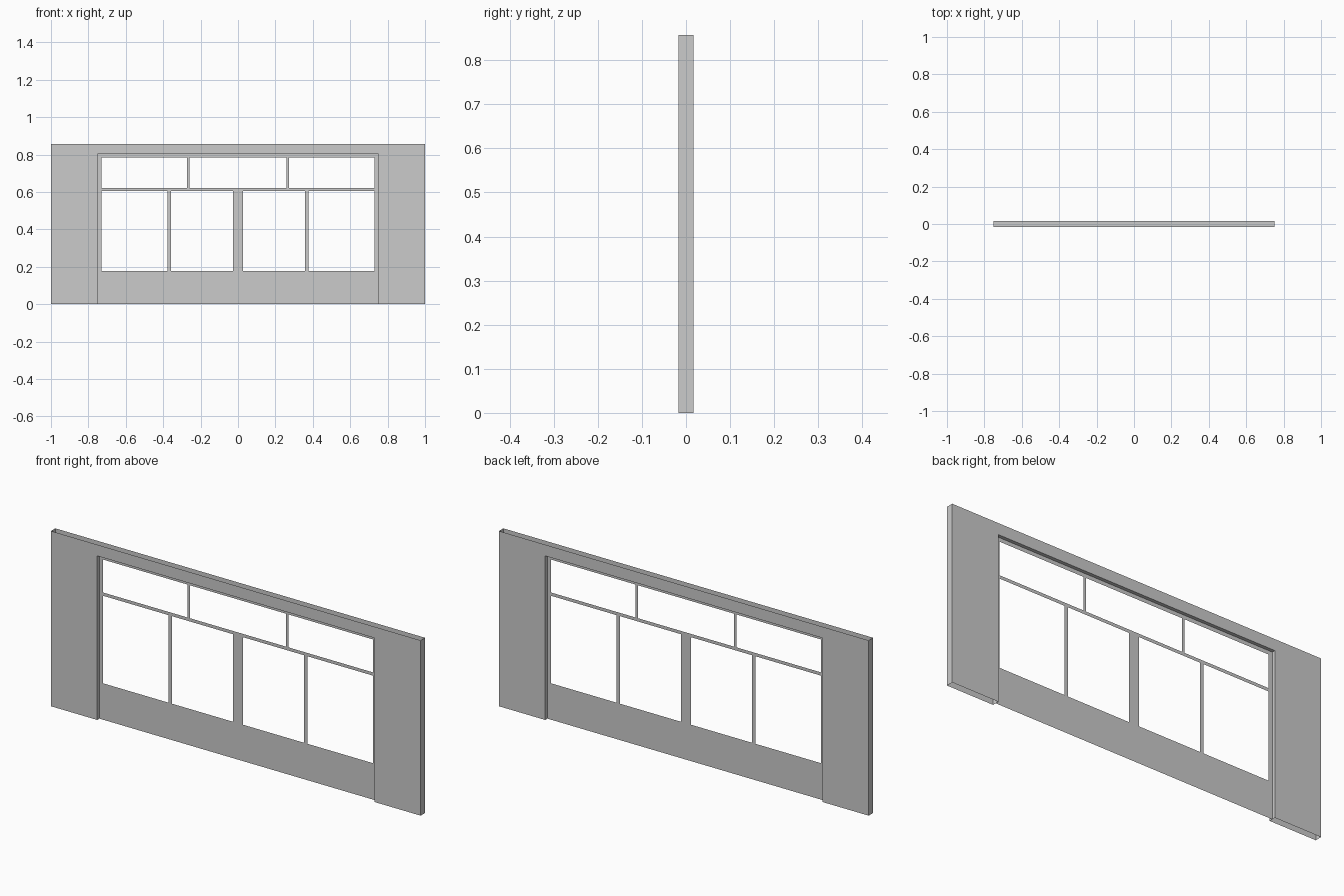
import bpy, bmesh

if "Cube" in bpy.data.objects:
    bpy.data.objects.remove(bpy.data.objects["Cube"])


def make_object(name, bm):
    bmesh.ops.recalc_face_normals(bm, faces=bm.faces[:])
    mesh = bpy.data.meshes.new(name)
    bm.to_mesh(mesh)
    bm.free()
    obj = bpy.data.objects.new(name, mesh)
    bpy.context.collection.objects.link(obj)
    return obj


H, OPEN_X, OPEN_Z, D = 0.857, 0.75, 0.802, 0.017

# Wall surround: hollow shell, open along the top and under the piers
outline = [(-1, 0), (-1, H), (1, H), (1, 0),
           (OPEN_X, 0), (OPEN_X, OPEN_Z), (-OPEN_X, OPEN_Z), (-OPEN_X, 0)]
bm = bmesh.new()
front = [bm.verts.new((x, -D, z)) for x, z in outline]
back = [bm.verts.new((x, D, z)) for x, z in outline]
bm.faces.new(front)
bm.faces.new(back[::-1])
for i in (0, 2, 4, 5, 6):  # outer ends and opening reveals only
    j = (i + 1) % len(outline)
    bm.faces.new((front[i], front[j], back[j], back[i]))
make_object("wall_surround", bm)

# Window frame: flat sheet in the middle of the wall, with seven openings
upper = [(-0.73, -0.274), (-0.26, 0.26), (0.274, 0.73)]
lower = [(-0.73, -0.377), (-0.357, -0.028), (0.028, 0.357), (0.377, 0.73)]
holes = [(a, b, 0.622, 0.783) for a, b in upper]
holes += [(a, b, 0.178, 0.606) for a, b in lower]
xs = sorted({-OPEN_X, OPEN_X} | {x for h in holes for x in h[:2]})
zs = sorted({0, OPEN_Z} | {z for h in holes for z in h[2:]})

bm = bmesh.new()
grid = {(x, z): bm.verts.new((x, 0, z)) for x in xs for z in zs}
for x0, x1 in zip(xs, xs[1:]):
    for z0, z1 in zip(zs, zs[1:]):
        cx, cz = (x0 + x1) / 2, (z0 + z1) / 2
        if any(a < cx < b and c < cz < d for a, b, c, d in holes):
            continue
        bm.faces.new([grid[p] for p in ((x0, z0), (x1, z0), (x1, z1), (x0, z1))])
bmesh.ops.delete(bm, geom=[v for v in bm.verts if not v.link_faces], context='VERTS')
make_object("window_frame", bm)
